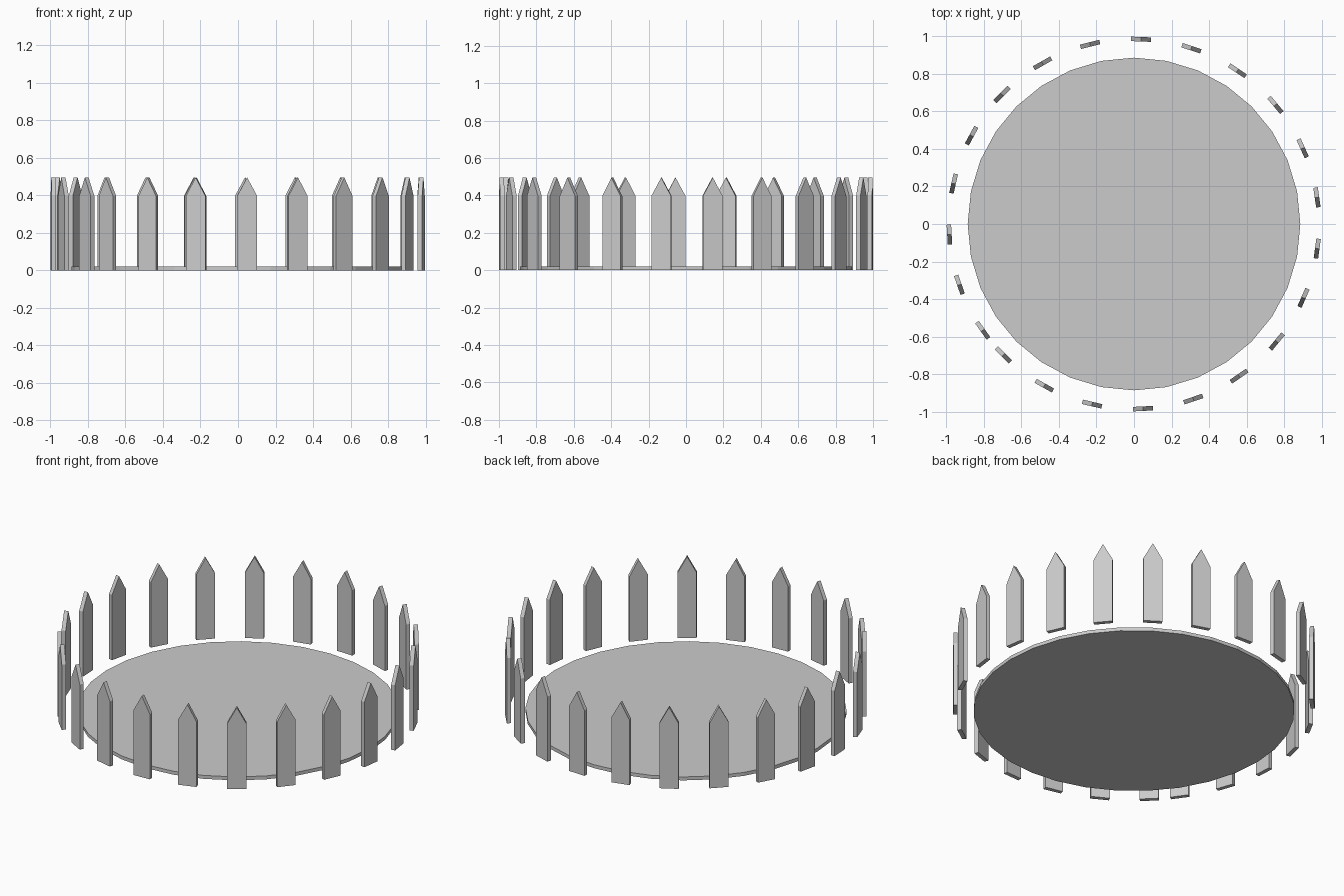
import bpy
import bmesh
from math import cos, sin, pi, radians
from mathutils import Matrix

default = bpy.data.objects.get("Cube")
if default:
    bpy.data.objects.remove(default, do_unlink=True)

GREY = (0.6, 0.6, 0.6, 1.0)
grey = bpy.data.materials.new("plain_grey")
grey.use_nodes = True
grey.diffuse_color = GREY
grey.node_tree.nodes["Principled BSDF"].inputs["Base Color"].default_value = GREY


def extruded_mesh(name, outline, depth):
    """Extrude a closed flat outline along the given vector."""
    bm = bmesh.new()
    face = bm.faces.new([bm.verts.new(p) for p in outline])
    side = bmesh.ops.extrude_face_region(bm, geom=[face], use_keep_orig=True)
    moved = [v for v in side["geom"] if isinstance(v, bmesh.types.BMVert)]
    bmesh.ops.translate(bm, verts=moved, vec=depth)
    bmesh.ops.recalc_face_normals(bm, faces=bm.faces)
    mesh = bpy.data.meshes.new(name)
    bm.to_mesh(mesh)
    bm.free()
    mesh.materials.append(grey)
    return mesh


def place(name, mesh, matrix=Matrix()):
    obj = bpy.data.objects.new(name, mesh)
    obj.matrix_world = matrix
    bpy.context.collection.objects.link(obj)
    return obj


# Round floor
FLOOR_RADIUS, FLOOR_HEIGHT, SIDES = 0.887, 0.021, 32
rim = [(FLOOR_RADIUS * cos(2 * pi * i / SIDES),
        FLOOR_RADIUS * sin(2 * pi * i / SIDES), 0) for i in range(SIDES)]
place("floor", extruded_mesh("floor", rim, (0, 0, FLOOR_HEIGHT)))

# Pointed picket, its flat side facing outward along +x
RADIUS, THICK, HALF = 0.986, 0.024, 0.053
SHOULDER, TIP = 0.397, 0.495
x = RADIUS - THICK / 2
outline = [(x, -HALF, 0), (x, HALF, 0), (x, HALF, SHOULDER),
           (x, 0, TIP), (x, -HALF, SHOULDER)]
picket = extruded_mesh("picket", outline, (THICK, 0, 0))

# Ring of pickets, with one narrower gap where the ring closes
COUNT, START, STEP = 23, -144.9, -15.91
for i in range(COUNT):
    turn = Matrix.Rotation(radians(START + i * STEP), 4, "Z")
    place(f"picket_{i + 1}", picket, turn)
